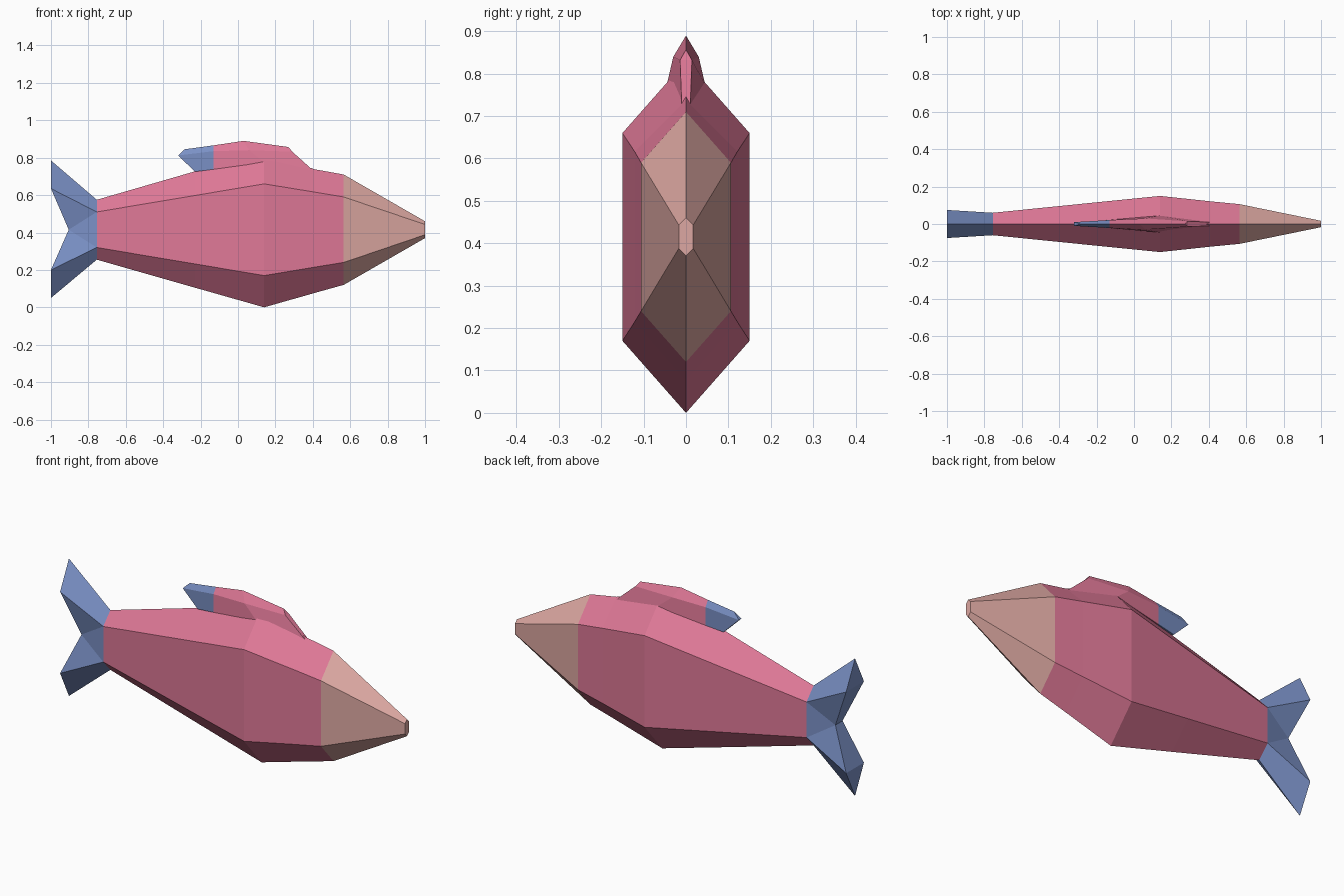
import bpy, bmesh

if "Cube" in bpy.data.objects:
    bpy.data.objects.remove(bpy.data.objects["Cube"])


def material(name, rgb):
    m = bpy.data.materials.new(name)
    m.diffuse_color = (*rgb, 1)
    m.use_nodes = True
    m.node_tree.nodes["Principled BSDF"].inputs["Base Color"].default_value = m.diffuse_color
    return m


PINK = material("pink", (0.74, 0.19, 0.31))
PEACH = material("peach", (0.72, 0.39, 0.36))
BLUE = material("blue", (0.195, 0.28, 0.56))


def make(name, verts, faces, mats, rule=lambda c: 0):
    """Flat-shaded object; rule picks the material slot from the face centre."""
    me = bpy.data.meshes.new(name)
    me.from_pydata(verts, [], faces)
    bm = bmesh.new()
    bm.from_mesh(me)
    bmesh.ops.remove_doubles(bm, verts=bm.verts, dist=1e-5)
    bmesh.ops.recalc_face_normals(bm, faces=bm.faces)
    for f in bm.faces:
        f.material_index = rule(f.calc_center_median())
    bm.to_mesh(me)
    bm.free()
    for m in mats:
        me.materials.append(m)
    ob = bpy.data.objects.new(name, me)
    bpy.context.collection.objects.link(ob)
    return ob


def bridge(rings, n):
    """Quads joining consecutive rings of n points."""
    return [(r * n + i, r * n + (i + 1) % n, (r + 1) * n + (i + 1) % n, (r + 1) * n + i)
            for r in range(rings - 1) for i in range(n)]


def hexagon(x, top, upper, half, lower, bottom):
    return [(x, 0, top), (x, -half, upper), (x, -half, lower),
            (x, 0, bottom), (x, half, lower), (x, half, upper)]


# Body and head: hexagonal sections from tail root to snout
TAIL_ROOT = (-0.755, 0.575, 0.51, 0.06, 0.32, 0.255)
sections = [TAIL_ROOT,
            (-0.23, 0.727, 0.598, 0.113, 0.232, 0.105),
            (0.14, 0.83, 0.66, 0.15, 0.17, 0.0),
            (0.41, 0.738, 0.616, 0.121, 0.215, 0.077),
            (0.565, 0.71, 0.59, 0.106, 0.24, 0.12),
            (1.0, 0.46, 0.443, 0.017, 0.388, 0.37)]
verts = [p for s in sections for p in hexagon(*s)]
n = len(sections)
faces = bridge(n, 6) + [tuple(range(6 * n - 6, 6 * n))]
make("body", verts, faces, [PINK, PEACH], lambda c: 1 if c.x > 0.57 else 0)

# Forked tail: flared hexagon with a notch in the middle of each side
verts = hexagon(*TAIL_ROOT) + hexagon(-1.0, 0.785, 0.635, 0.075, 0.2, 0.05)
verts += [(-0.905, -0.03, 0.415), (-0.905, 0.03, 0.415)]
faces = [(0, 1, 7, 6), (0, 5, 11, 6), (2, 3, 9, 8), (3, 4, 10, 9),
         (1, 2, 12), (1, 7, 12), (2, 8, 12),
         (5, 4, 13), (5, 11, 13), (4, 10, 13),
         (6, 7, 11), (8, 9, 10), (7, 12, 13, 11), (12, 8, 10, 13)]
make("tail", verts, faces, [BLUE])

# Back fin: columns of (ridge x, z), (middle x, z, half width), (base x, z, half width)
columns = [((-0.285, 0.845), (-0.32, 0.812, 0.010), (-0.23, 0.725, 0.012)),
           ((-0.13, 0.866), (-0.13, 0.835, 0.021), (-0.13, 0.738, 0.022)),
           ((0.03, 0.89), (0.06, 0.84, 0.030), (0.14, 0.775, 0.045)),
           ((0.27, 0.857), (0.29, 0.832, 0.014), (0.41, 0.725, 0.010))]
verts = []
for (rx, rz), (mx, mz, mw), (bx, bz, bw) in columns:
    verts += [(rx, 0, rz), (mx, -mw, mz), (bx, -bw, bz), (bx, bw, bz), (mx, mw, mz)]
faces = bridge(4, 5)
for k in (0, 15):
    faces += [(k, k + 1, k + 4), (k + 1, k + 2, k + 3, k + 4)]
make("back_fin", verts, faces, [PINK, BLUE], lambda c: 1 if c.x < -0.13 else 0)
